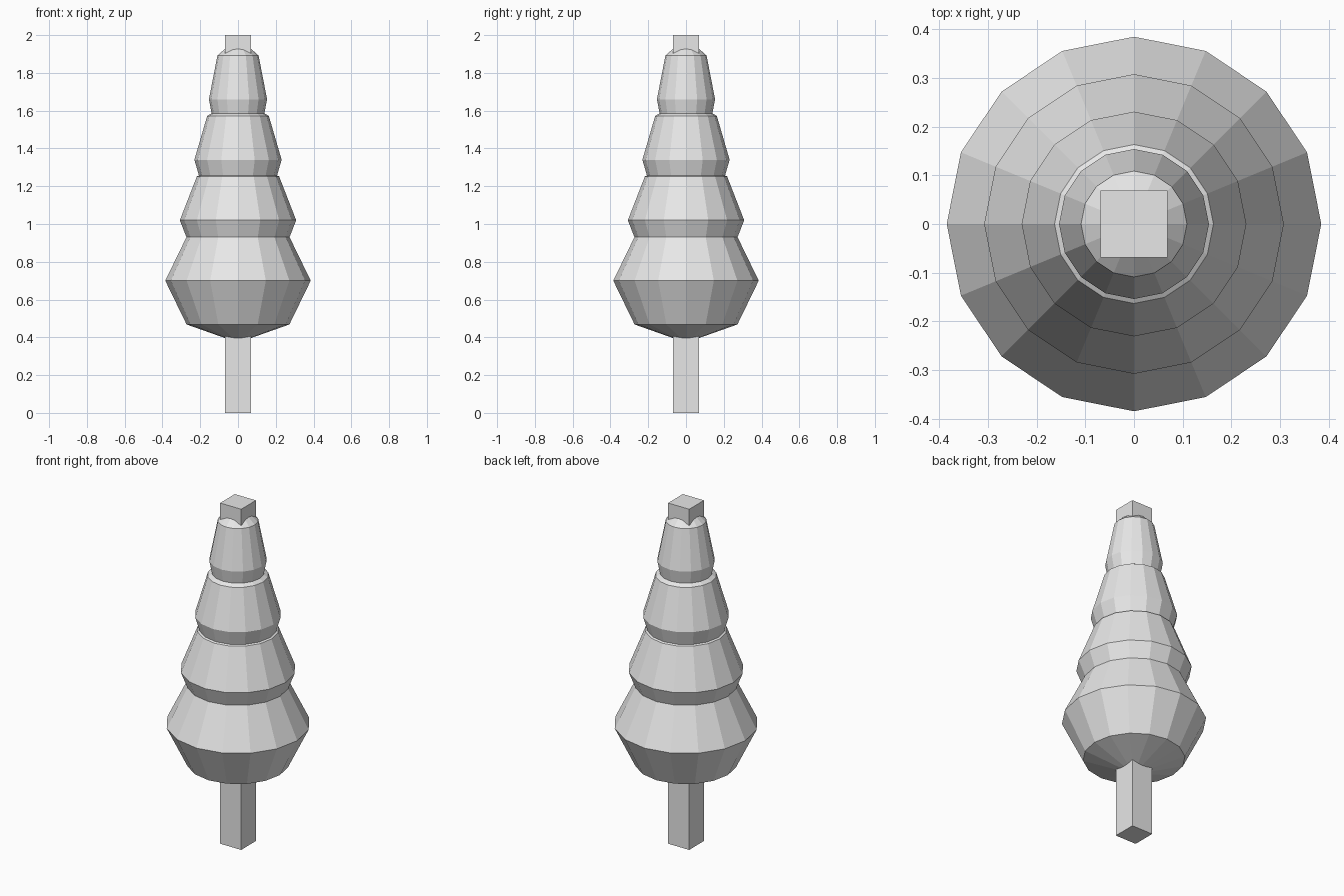
import bpy

cube = bpy.data.objects.get("Cube")
if cube:
    bpy.data.objects.remove(cube, do_unlink=True)

# One grey for everything
grey = bpy.data.materials.new("plain_grey")
grey.use_nodes = True
colour = (0.8, 0.8, 0.8, 1)
grey.diffuse_color = colour
grey.node_tree.nodes["Principled BSDF"].inputs["Base Color"].default_value = colour


def finish(name, scale):
    obj = bpy.context.object
    obj.name = name
    obj.scale = scale
    bpy.ops.object.transform_apply(location=False, rotation=False, scale=True)
    bpy.ops.object.shade_flat()
    obj.data.materials.append(grey)


# Square trunk running through the whole tree
bpy.ops.mesh.primitive_cube_add(size=1, location=(0, 0, 1))
finish("trunk", (0.137, 0.137, 2))

# Four overlapping faceted tiers, narrowing upwards
for i in range(4):
    radius = 0.077 * (5 - i)
    bpy.ops.mesh.primitive_uv_sphere_add(
        segments=16, ring_count=4, radius=1, location=(0, 0, 0.70 + 0.32 * i))
    finish(f"foliage_tier_{i + 1}", (radius, radius, 0.328))
